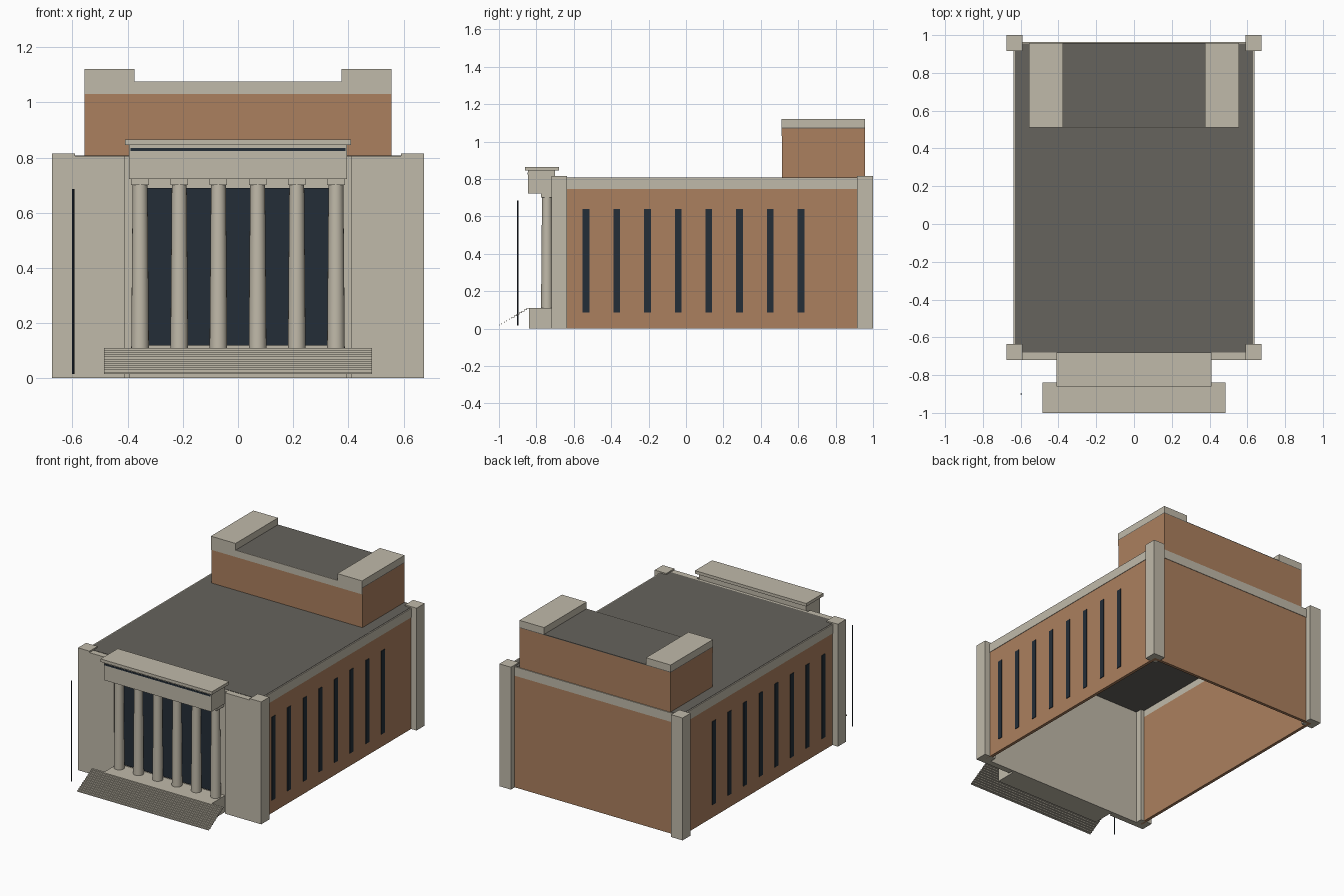
import bpy
import bmesh

if "Cube" in bpy.data.objects:
    bpy.data.objects.remove(bpy.data.objects["Cube"])


def material(name, r, g, b):
    m = bpy.data.materials.new(name)
    m.use_nodes = True
    m.diffuse_color = (r, g, b, 1)
    m.node_tree.nodes["Principled BSDF"].inputs["Base Color"].default_value = (r, g, b, 1)
    return m


STONE = material("pale stone", 0.53, 0.49, 0.40)
BRICK = material("tan brick", 0.41, 0.215, 0.112)
ROOF = material("grey roofing", 0.133, 0.125, 0.109)
GLASS = material("dark glass", 0.017, 0.026, 0.038)


def finish(name, bm, mat):
    bmesh.ops.recalc_face_normals(bm, faces=bm.faces)
    mesh = bpy.data.meshes.new(name)
    bm.to_mesh(mesh)
    bm.free()
    mesh.materials.append(mat)
    ob = bpy.data.objects.new(name, mesh)
    bpy.context.collection.objects.link(ob)
    return ob


def box(name, mat, x, y, z):
    """Box from (min, max) pairs on each axis."""
    bm = bmesh.new()
    bmesh.ops.create_cube(bm, size=1)
    for v in bm.verts:
        v.co = [lo + (c + 0.5) * (hi - lo) for c, (lo, hi) in zip(v.co, (x, y, z))]
    return finish(name, bm, mat)


def pair(name, mat, x, y, z):
    """The same box on the left and right sides."""
    box("left_" + name, mat, x, y, z)
    box("right_" + name, mat, (-x[1], -x[0]), y, z)


def cylinder(name, mat, r1, r2, x, y, z, sides):
    bm = bmesh.new()
    bmesh.ops.create_cone(bm, cap_ends=True, segments=sides, radius1=r1, radius2=r2, depth=z[1] - z[0])
    bmesh.ops.translate(bm, verts=bm.verts, vec=(x, y, sum(z) / 2))
    ob = finish(name, bm, mat)
    bpy.ops.object.select_all(action="DESELECT")
    ob.select_set(True)
    bpy.context.view_layer.objects.active = ob
    bpy.ops.object.shade_smooth_by_angle()


# Hollow main hall
pair("side_wall", BRICK, (0.615, 0.635), (-0.68, 0.96), (0, 0.745))
pair("side_cornice", STONE, (0.615, 0.638), (-0.68, 0.96), (0.745, 0.805))
box("back_wall", BRICK, (-0.615, 0.615), (0.94, 0.96), (0, 0.745))
box("back_cornice", STONE, (-0.615, 0.615), (0.94, 0.963), (0.745, 0.805))
box("main_roof", ROOF, (-0.63, 0.63), (-0.68, 0.955), (0.79, 0.807))
for y in ((-0.72, -0.635), (0.915, 1.0)):
    pair("corner_pier", STONE, (0.59, 0.675), y, (0, 0.815))

# Tall slit windows
for i in range(8):
    y = -0.535 + i * 0.1643
    pair("side_window", GLASS, (0.634, 0.639), (y - 0.018, y + 0.018), (0.085, 0.64))

# Front facade with a shallow glazed recess
pair("front_wall", STONE, (0.41, 0.59), (-0.72, -0.68), (0, 0.805))
box("recess_wall", STONE, (-0.41, 0.41), (-0.70, -0.68), (0, 0.805))
box("entrance_glass", GLASS, (-0.345, 0.345), (-0.707, -0.70), (0.118, 0.69))

# Portico
box("portico_floor", STONE, (-0.395, 0.395), (-0.84, -0.70), (0, 0.11))
for i in range(6):
    x = -0.355 + i * 0.142
    cylinder("column", STONE, 0.032, 0.027, x, -0.743, (0.11, 0.70), 20)
    box("column_capital", STONE, (x - 0.032, x + 0.032), (-0.775, -0.70), (0.70, 0.722))
box("entablature", STONE, (-0.395, 0.395), (-0.845, -0.70), (0.722, 0.845))
box("entablature_stripe", GLASS, (-0.39, 0.39), (-0.848, -0.845), (0.823, 0.834))
box("portico_cap", STONE, (-0.41, 0.41), (-0.86, -0.68), (0.845, 0.865))

# Thin folded flight of steps
count, run, rise = 12, 0.16 / 12, 0.095 / 12
path = []
for i in range(count):
    path += [(-1 + i * run, 0.015 + i * rise), (-1 + i * run, 0.015 + (i + 1) * rise)]
path.append((-0.84, 0.11))
bm = bmesh.new()
rows = [[bm.verts.new((x, y, z)) for x in (-0.485, 0.485)] for y, z in path]
for a, b in zip(rows, rows[1:]):
    bm.faces.new((a[0], a[1], b[1], b[0]))
steps = finish("front_steps", bm, STONE)
thickness = steps.modifiers.new("thickness", "SOLIDIFY")
thickness.thickness = 0.003

# Raised rear block
box("upper_block", BRICK, (-0.557, 0.557), (0.514, 0.957), (0.80, 1.07))
box("upper_front_band", STONE, (-0.557, 0.557), (0.51, 0.514), (1.03, 1.075))
box("upper_roof", ROOF, (-0.557, 0.557), (0.514, 0.957), (1.07, 1.075))
pair("upper_end_cap", STONE, (0.375, 0.557), (0.51, 0.957), (1.075, 1.12))

# Flagpole
cylinder("flagpole", GLASS, 0.004, 0.004, -0.597, -0.90, (0.015, 0.685), 8)
